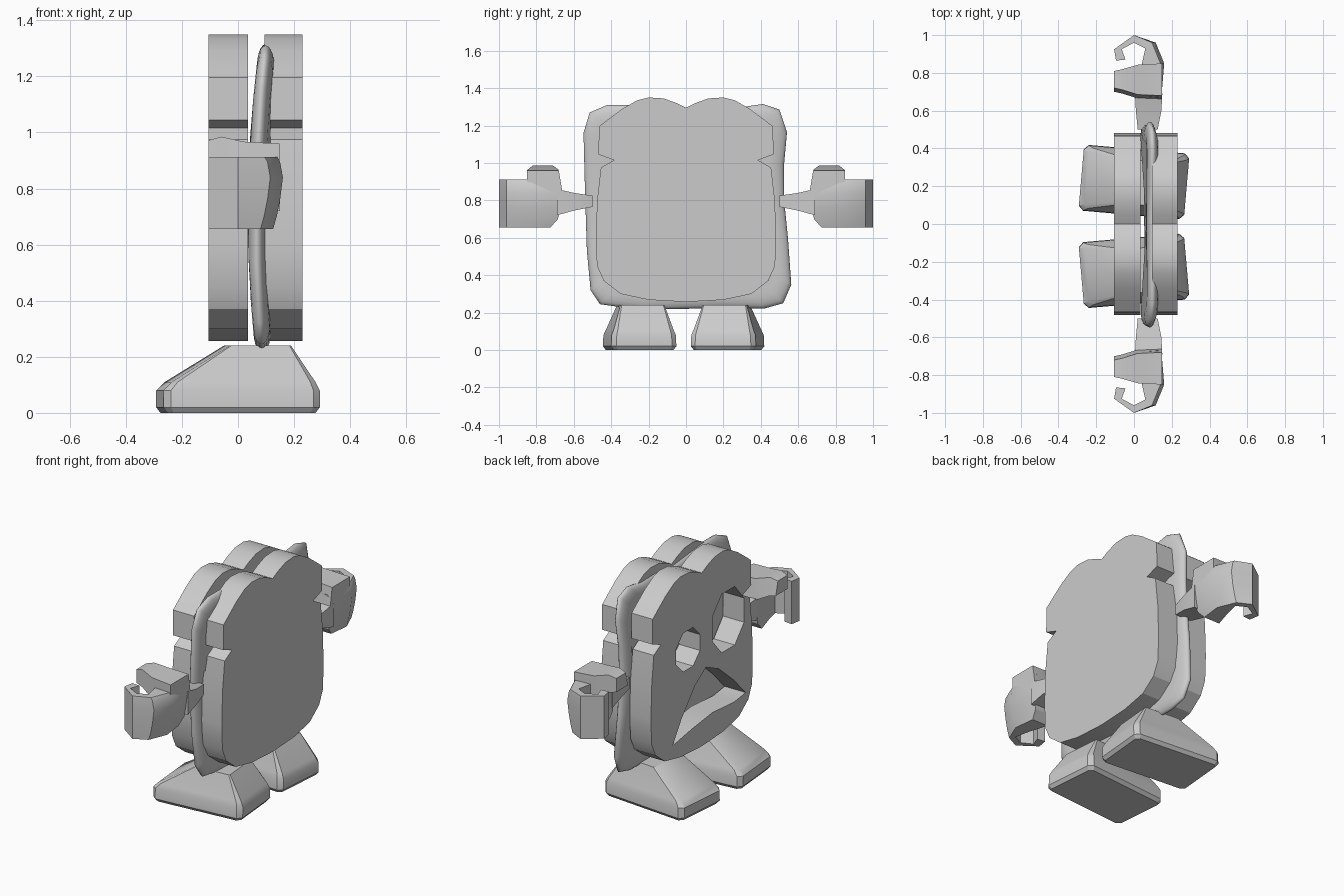
import bpy, bmesh, math
from mathutils import Matrix, Vector

if "Cube" in bpy.data.objects:
    bpy.data.objects.remove(bpy.data.objects["Cube"])

grey = bpy.data.materials.new("plain grey")
grey.diffuse_color = (0.6, 0.6, 0.6, 1)
grey.use_nodes = True
grey.node_tree.nodes["Principled BSDF"].inputs["Base Color"].default_value = grey.diffuse_color


def finish(ob, angle):
    """Give the part its colour and smooth its shallow edges."""
    ob.data.materials.clear()
    ob.data.materials.append(grey)
    bpy.ops.object.select_all(action='DESELECT')
    ob.select_set(True)
    bpy.context.view_layer.objects.active = ob
    bpy.ops.object.shade_smooth_by_angle(angle=math.radians(angle))


def loft(name, rings, angle=30):
    """Skin a stack of equal-length point rings and cap both ends."""
    bm = bmesh.new()
    vs = [[bm.verts.new(p) for p in r] for r in rings]
    n = len(vs[0])
    for a, b in zip(vs, vs[1:]):
        for i in range(n):
            j = (i + 1) % n
            bm.faces.new((a[i], a[j], b[j], b[i]))
    bm.faces.new(vs[0][::-1])
    bm.faces.new(vs[-1])
    bmesh.ops.recalc_face_normals(bm, faces=bm.faces)
    me = bpy.data.meshes.new(name)
    bm.to_mesh(me)
    bm.free()
    ob = bpy.data.objects.new(name, me)
    bpy.context.collection.objects.link(ob)
    finish(ob, angle)
    return ob


def slab(name, x0, x1, loops):
    """Extrude flat (y, z) outlines along x; inner loops become holes."""
    cu = bpy.data.curves.new(name, 'CURVE')
    cu.dimensions = '2D'
    cu.fill_mode = 'BOTH'
    cu.extrude = (x1 - x0) / 2
    for loop in loops:
        sp = cu.splines.new('POLY')
        sp.points.add(len(loop) - 1)
        for p, (y, z) in zip(sp.points, loop):
            p.co = (y, z, 0, 1)
        sp.use_cyclic_u = True
    ob = bpy.data.objects.new(name, cu)
    bpy.context.collection.objects.link(ob)
    bpy.ops.object.select_all(action='DESELECT')
    ob.select_set(True)
    bpy.context.view_layer.objects.active = ob
    bpy.ops.object.convert(target='MESH')
    ob = bpy.context.object
    # local x, y, z become world y, z, x
    ob.data.transform(Matrix(((0, 0, 1, (x0 + x1) / 2), (1, 0, 0, 0),
                              (0, 1, 0, 0), (0, 0, 0, 1))))
    bm = bmesh.new()
    bm.from_mesh(ob.data)
    bmesh.ops.remove_doubles(bm, verts=bm.verts, dist=1e-4)
    bmesh.ops.recalc_face_normals(bm, faces=bm.faces)
    bm.to_mesh(ob.data)
    bm.free()
    finish(ob, 25)


# Bread slices: half outline mirrored in y, face openings cut in the front one
half = [(0.05, 1.32), (0.12, 1.345), (0.2, 1.35), (0.26, 1.335), (0.34, 1.29),
        (0.42, 1.23), (0.465, 1.195), (0.468, 1.045), (0.385, 1.015),
        (0.455, 0.975), (0.475, 0.8), (0.482, 0.6), (0.476, 0.45),
        (0.44, 0.37), (0.35, 0.3), (0.2, 0.268)]
bread = ([(0, 1.295)] + half + [(0, 0.257)]
         + [(-y, z) for y, z in reversed(half)])


def eye(cy, cz, ry, rz):
    return [(cy + ry * math.cos(a), cz + rz * math.sin(a))
            for a in (math.pi / 8 + i * math.pi / 4 for i in range(8))]


mouth = [(0.276, 0.365), (0.195, 0.49), (0.065, 0.645), (-0.04, 0.715),
         (-0.16, 0.66), (-0.3, 0.54), (-0.415, 0.42), (-0.31, 0.405),
         (-0.1, 0.42), (0.1, 0.395)]
slab("front_bread_slice", -0.105, 0.035,
     [bread, eye(-0.25, 0.92, 0.162, 0.19), eye(0.13, 0.885, 0.122, 0.125), mouth])
slab("back_bread_slice", 0.095, 0.23, [bread])

# Filling: wavy pillow-edged sheet between the slices
sheet = [(0, 1.28), (0.15, 1.3), (0.29, 1.297), (0.41, 1.315), (0.5, 1.285),
         (0.54, 1.165), (0.525, 1.0), (0.525, 0.8), (0.545, 0.6), (0.563, 0.35),
         (0.52, 0.25), (0.42, 0.222), (0.2, 0.225), (0, 0.22), (-0.25, 0.215),
         (-0.46, 0.245), (-0.51, 0.32), (-0.53, 0.53), (-0.54, 0.85),
         (-0.548, 1.16), (-0.515, 1.27), (-0.42, 1.31), (-0.28, 1.31)]


def sheet_ring(t):
    inset = 0.07 * (1 - math.cos(t))
    ring = []
    for y, z in sheet:
        bend = 0.09 * (z - 0.7) ** 2
        ring.append((0.065 + bend + 0.031 * math.sin(t),
                     y * (1 - 2 * inset), 0.77 + (z - 0.77) * (1 - 2 * inset)))
    return ring


loft("filling", [sheet_ring(math.radians(a)) for a in range(-90, 91, 18)], 50)


# Feet: wedge with a long sloping toe, turned slightly outward
def foot_ring(x0, x1, w, z, c):
    return [(x0 + c, -w, z), (x1 - c, -w, z), (x1, c - w, z), (x1, w - c, z),
            (x1 - c, w, z), (x0 + c, w, z), (x0, w - c, z), (x0, c - w, z)]


foot = [foot_ring(-0.265, 0.265, 0.16, 0, 0.02),
        foot_ring(-0.28, 0.28, 0.175, 0.02, 0.025),
        foot_ring(-0.28, 0.28, 0.172, 0.08, 0.025),
        foot_ring(-0.25, 0.265, 0.16, 0.11, 0.02),
        foot_ring(-0.04, 0.18, 0.118, 0.24, 0.006)]
for side, name in ((1, "left_foot"), (-1, "right_foot")):
    turn = Matrix.Translation((0, 0.235 * side - 0.013, 0)) @ Matrix.Rotation(
        math.radians(-5 * side), 4, 'Z')
    loft(name, [[turn @ Vector(p) for p in r] for r in foot])

# Arms: tapered forearm, curled fingers with palm, and a thumb bar on top
fingers = [(0.005, 0.68), (0.145, 0.67), (0.16, 0.85), (0.115, 0.96), (0, 1.0),
           (-0.105, 0.925), (-0.095, 0.865), (-0.045, 0.87), (-0.065, 0.925),
           (0, 0.96), (0.06, 0.93), (0.04, 0.84)]


def finger_ring(z, shift, ymin):
    return [(x + (shift if x > 0.1 else 0), max(y, ymin), z) for x, y in fingers]


def box_ring(y, x0, x1, z0, z1):
    return [(x0, y, z0), (x1, y, z0), (x1, y, z1), (x0, y, z1)]


def thumb_ring(x, y0, y1, z0, z1):
    return [(x, y0, z0), (x, y1, z0), (x, y1, z1), (x, y0 + 0.02, z1)]


parts = {
    "forearm": [box_ring(0.50, 0.02, 0.125, 0.765, 0.825),
                box_ring(0.60, 0.01, 0.145, 0.745, 0.84),
                box_ring(0.69, 0.005, 0.15, 0.72, 0.86)],
    "fingers": [finger_ring(0.655, -0.035, 0.725), finger_ring(0.70, -0.022, 0.685),
                finger_ring(0.76, -0.01, 0), finger_ring(0.84, 0, 0),
                finger_ring(0.895, -0.01, 0), finger_ring(0.912, -0.02, 0)],
    "thumb": [thumb_ring(-0.105, 0.70, 0.81, 0.89, 0.972),
              thumb_ring(-0.06, 0.69, 0.82, 0.88, 0.985),
              thumb_ring(0.02, 0.665, 0.843, 0.84, 0.967),
              thumb_ring(0.148, 0.66, 0.85, 0.84, 0.96)],
}
for side, label in ((1, "left_"), (-1, "right_")):
    for name, rings in parts.items():
        loft(label + name, [[(x, y * side, z) for x, y, z in r] for r in rings])
